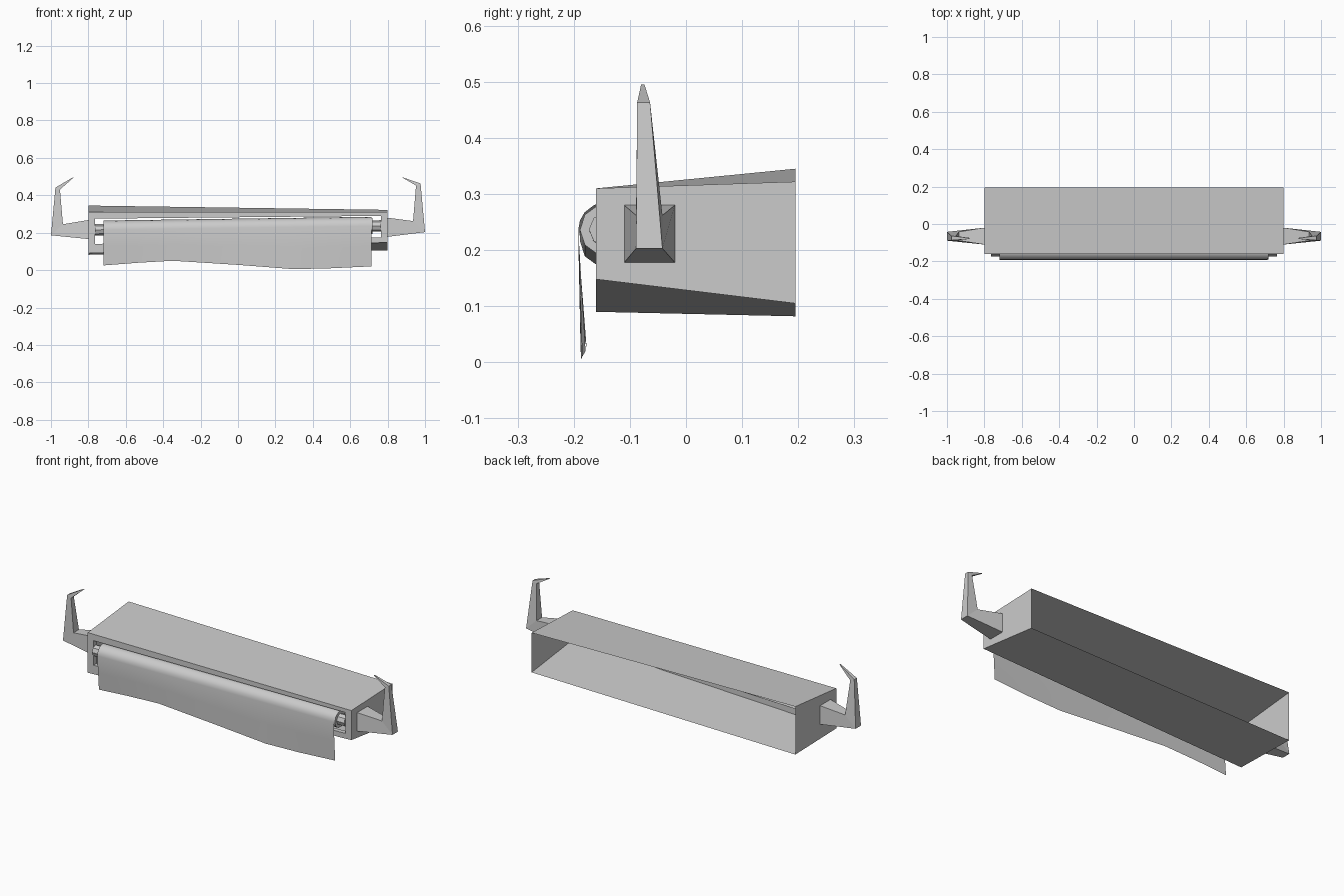
import bpy, math

if "Cube" in bpy.data.objects:
    bpy.data.objects.remove(bpy.data.objects["Cube"])


def make(name, verts, faces, smooth=None):
    me = bpy.data.meshes.new(name)
    me.from_pydata(verts, [], faces)
    me.update()
    ob = bpy.data.objects.new(name, me)
    bpy.context.collection.objects.link(ob)
    bpy.ops.object.select_all(action='DESELECT')
    ob.select_set(True)
    bpy.context.view_layer.objects.active = ob
    bpy.ops.object.mode_set(mode='EDIT')
    bpy.ops.mesh.select_all(action='SELECT')
    bpy.ops.mesh.normals_make_consistent(inside=False)
    bpy.ops.object.mode_set(mode='OBJECT')
    if smooth:
        bpy.ops.object.shade_smooth_by_angle(angle=math.radians(smooth))
    return ob


def loft(name, loops, caps=True, closed=True, smooth=None):
    n = len(loops[0])
    verts = [p for lp in loops for p in lp]
    faces = []
    for i in range(len(loops) - 1):
        for j in range(n if closed else n - 1):
            k = (j + 1) % n
            faces.append((i*n + j, i*n + k, i*n + n + k, i*n + n + j))
    if caps:
        faces += [tuple(range(n)), tuple(range(len(verts) - n, len(verts)))]
    return make(name, verts, faces, smooth)


# Housing: slightly skewed, open at the back, framed slot with a lip in front
def rect(x, y, left, right):
    return [(-x, y, left[0]), (x, y, right[0]), (x, y, right[1]), (-x, y, left[1])]


loft("housing", [
    rect(0.80, 0.195, (0.082, 0.345), (0.105, 0.322)),
    rect(0.80, -0.16, (0.09, 0.31), (0.148, 0.31)),
    rect(0.765, -0.16, (0.14, 0.275), (0.175, 0.29)),
    rect(0.765, -0.135, (0.14, 0.275), (0.175, 0.29)),
], caps=False)

# Roll and its axle
CY = -0.143
def centre_z(x):
    return 0.226 + 0.014 * x


def ring(x, r, n):
    return [(x, CY + r*math.cos(2*math.pi*i/n), centre_z(x) + r*math.sin(2*math.pi*i/n))
            for i in range(n)]


loft("roll", [ring(-0.72, 0.046, 10), ring(0.72, 0.046, 10)], smooth=50)
loft("axle", [ring(-0.765, 0.03, 8), ring(0.765, 0.03, 8)])

# Hanging sheet: wraps over the roll, uneven wavy lower edge
hem = [(-0.72, -0.177, 0.025), (-0.54, -0.18, 0.039), (-0.35, -0.185, 0.05),
       (0.0, -0.188, 0.028), (0.3, -0.187, 0.005), (0.5, -0.185, 0.01),
       (0.715, -0.179, 0.02)]
strips = []
for x, y, z in hem:
    cz = centre_z(x)
    pts = [(x, CY + 0.049*math.cos(math.radians(a)), cz + 0.049*math.sin(math.radians(a)))
           for a in (60, 90, 115, 140, 160, 180)]
    strips.append(pts + [(x, (y - 0.192)/2, (z + cz)/2), (x, y, z)])
loft("hanging_sheet", strips, caps=False, closed=False, smooth=50)

# Horn-shaped side hooks: (inner x, z), (outer x, z), y range
sections = [((0.80, 0.280), (0.80, 0.178), -0.11, -0.02),
            ((0.936, 0.262), (1.00, 0.203), -0.089, -0.042),
            ((0.952, 0.452), (0.976, 0.463), -0.087, -0.064),
            ((0.88, 0.494), (0.884, 0.495), -0.080, -0.074)]
for name, s, dz in (("right_hook", 1, 0), ("left_hook", -1, -0.012)):
    loops = []
    for i, (a, b, y0, y1) in enumerate(sections):
        d = 0 if i == 3 else dz * (1 + 0.4*i)
        loops.append([(s*a[0], y0, a[1] + d), (s*a[0], y1, a[1] + d),
                      (s*b[0], y1, b[1] + d), (s*b[0], y0, b[1] + d)])
    loft(name, loops)
